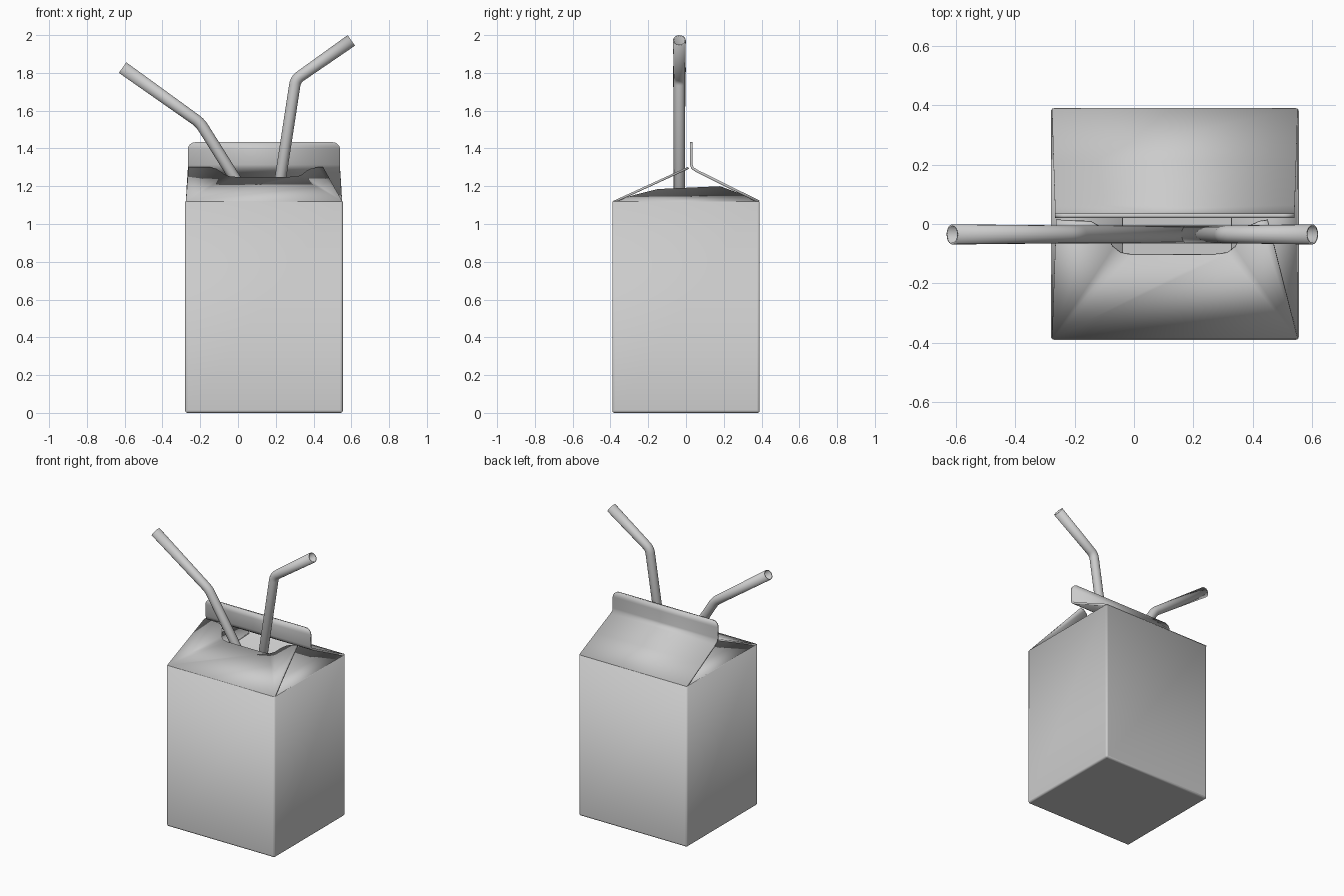
import bpy, bmesh, math
from mathutils import Vector

if "Cube" in bpy.data.objects:
    bpy.data.objects.remove(bpy.data.objects["Cube"])

X0, X1, Y0, Y1, ZT = -0.28, 0.555, -0.39, 0.39, 1.12


def make(name, verts, faces, thick=0, offset=-1, bevel=0, fix_normals=False):
    me = bpy.data.meshes.new(name)
    me.from_pydata([tuple(v) for v in verts], [], faces)
    if fix_normals:
        bm = bmesh.new()
        bm.from_mesh(me)
        bmesh.ops.recalc_face_normals(bm, faces=bm.faces)
        bm.to_mesh(me)
        bm.free()
    ob = bpy.data.objects.new(name, me)
    bpy.context.collection.objects.link(ob)
    bpy.ops.object.select_all(action='DESELECT')
    ob.select_set(True)
    bpy.context.view_layer.objects.active = ob
    if bevel:
        b = ob.modifiers.new("bevel", 'BEVEL')
        b.width, b.segments = bevel, 3
    if thick:
        s = ob.modifiers.new("card", 'SOLIDIFY')
        s.thickness, s.offset = thick, offset
    bpy.ops.object.shade_smooth_by_angle(angle=math.radians(35))
    return ob


# Carton body: open-topped box of thin card
corners = [(X0, Y0), (X1, Y0), (X1, Y1), (X0, Y1)]
verts = [(x, y, z) for z in (0, ZT) for x, y in corners]
faces = [(3, 2, 1, 0)] + [(i, (i + 1) % 4, (i + 1) % 4 + 4, i + 4) for i in range(4)]
make("carton_body", verts, faces, thick=0.012, bevel=0.012)

# Back roof panel running up into the rounded top fin
rows = [(Y1 - 0.004, ZT - 0.002, 0.004), (0.21, 1.205, 0.009), (0.06, 1.279, 0.014),
        (0.034, 1.296, 0.015), (0.028, 1.315, 0.014)]
r = 0.04
for k in range(7):
    a = math.radians(15 * k)
    rows.append((0.028, 1.433 - r + r * math.sin(a), 0.014 + r * (1 - math.cos(a))))
verts = []
for y, z, inset in rows:
    verts += [(X0 + inset, y, z), (X1 - inset, y, z)]
faces = [(2 * i + 1, 2 * i, 2 * i + 2, 2 * i + 3) for i in range(len(rows) - 1)]
make("back_roof_and_fin", verts, faces, thick=0.014, offset=0)

# Front roof panel with the drinking notch cut in its upper edge
outline = [(X0 + 0.004, Y0 + 0.004), (X1 - 0.004, Y0 + 0.004), (0.45, 0.01), (0.42, 0.005),
           (0.385, -0.012), (0.36, -0.04), (0.34, -0.08), (0.315, -0.1), (0.27, -0.106),
           (-0.01, -0.106), (-0.045, -0.1), (-0.07, -0.08), (-0.095, -0.04), (-0.115, -0.012),
           (-0.145, 0.005), (-0.262, 0.01)]
verts = [(x, y, ZT + (y - Y0) * 0.457) for x, y in outline]
make("front_roof", verts, [tuple(range(len(verts)))], thick=0.012)

# Side gussets folded inwards, leaving gaps beneath the roof
for name, edge, tip in (("right_gusset", X1 - 0.004, 0.33), ("left_gusset", X0 + 0.004, -0.04)):
    mid = edge + (tip - edge) * 0.5
    verts = [(edge, Y0 + 0.006, ZT), (edge, Y1 - 0.006, ZT), (mid, 0.29, 1.16),
             (tip, 0.18, 1.2), (tip, -0.15, 1.185), (mid, -0.27, 1.155)]
    faces = [(0, 1, 2, 5), (5, 2, 3, 4)]
    if edge < 0:
        faces = [f[::-1] for f in faces]
    make(name, verts, faces, thick=0.01)


# Hollow bent straws swept in the x-z plane
def straw(name, foot, bend, end, sides=20):
    foot, bend, end = (Vector((p[0], -0.035, p[1])) for p in (foot, bend, end))
    lo, hi = (bend - foot).normalized(), (end - bend).normalized()
    a, c = bend - lo * 0.03, bend + hi * 0.03
    path = [(foot, lo, 0.03)]
    for k in range(6):
        t = k / 5
        p = a * (1 - t) ** 2 + bend * 2 * t * (1 - t) + c * t * t
        path.append((p, lo.lerp(hi, t).normalized(), 0.03))
    path.append((end, hi, 0.034))
    verts, faces = [], []
    for p, d, rad in path:
        n = Vector((d.z, 0, -d.x))
        for j in range(sides):
            t = 2 * math.pi * j / sides
            verts.append(p + n * rad * math.cos(t) + Vector((0, rad * math.sin(t), 0)))
    for i in range(len(path) - 1):
        for j in range(sides):
            k = (j + 1) % sides
            faces.append((i * sides + j, i * sides + k, (i + 1) * sides + k, (i + 1) * sides + j))
    make(name, verts, faces, thick=0.006, fix_normals=True)


straw("left_straw", (0.48, 0.45), (-0.2, 1.535), (-0.611, 1.828))
straw("right_straw", (0.05, 0.1), (0.305, 1.765), (0.6, 1.972))
